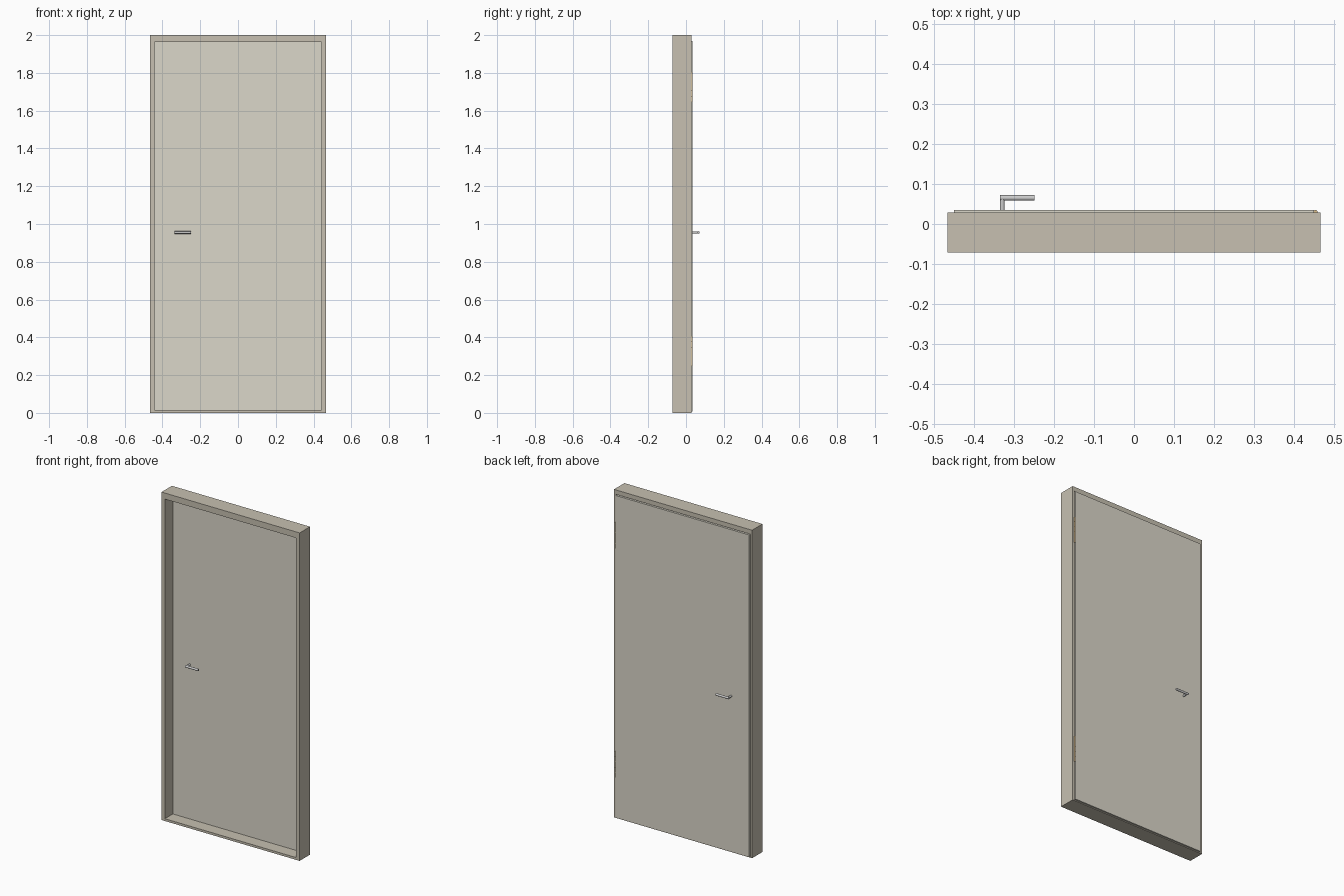
import bpy, bmesh
from math import pi
from mathutils import Matrix, Vector

if "Cube" in bpy.data.objects:
    bpy.data.objects.remove(bpy.data.objects["Cube"])


def colour(name, rgb):
    m = bpy.data.materials.new(name)
    m.diffuse_color = (*rgb, 1)
    m.use_nodes = True
    m.node_tree.nodes["Principled BSDF"].inputs["Base Color"].default_value = m.diffuse_color
    return m


FRAME = colour("frame_paint", (0.57, 0.53, 0.44))
LEAF = colour("leaf_paint", (0.71, 0.68, 0.59))
BRASS = colour("brass", (0.72, 0.52, 0.27))

Y_FRONT, Y_STOP, Y_BACK = -0.0715, 0.005, 0.0285
LEAF_BACK = 0.0345


def make(name, bm, mat=None, smooth=False):
    bmesh.ops.recalc_face_normals(bm, faces=bm.faces[:])
    me = bpy.data.meshes.new(name)
    bm.to_mesh(me)
    bm.free()
    ob = bpy.data.objects.new(name, me)
    bpy.context.collection.objects.link(ob)
    if mat:
        me.materials.append(mat)
    if smooth:
        bpy.ops.object.select_all(action='DESELECT')
        ob.select_set(True)
        bpy.context.view_layer.objects.active = ob
        bpy.ops.object.shade_smooth_by_angle()
    return ob


def add_box(bm, lo, hi):
    lo, hi = Vector(lo), Vector(hi)
    m = Matrix.Translation((lo + hi) / 2) @ Matrix.Diagonal((*(hi - lo), 1))
    bmesh.ops.create_cube(bm, size=1, matrix=m)


def add_rod(bm, a, b, r, sides=20):
    a, b = Vector(a), Vector(b)
    rot = (b - a).to_track_quat('Z', 'Y').to_matrix().to_4x4()
    bmesh.ops.create_cone(bm, cap_ends=True, segments=sides, radius1=r, radius2=r,
                          depth=(b - a).length,
                          matrix=Matrix.Translation((a + b) / 2) @ rot)


# Frame: rebated section carried round four mitred corners
# each row: half width, bottom z, top z, y
section = [(0.466, 0.0, 2.0, Y_FRONT), (0.443, 0.014, 1.963, Y_FRONT),
           (0.443, 0.014, 1.963, Y_STOP), (0.454, 0.005, 1.973, Y_STOP),
           (0.454, 0.005, 1.973, Y_BACK), (0.466, 0.0, 2.0, Y_BACK)]
bm = bmesh.new()
loops = [[bm.verts.new(p) for p in ((-w, y, b), (w, y, b), (w, y, t), (-w, y, t))]
         for w, b, t, y in section]
for i, loop in enumerate(loops):
    nxt = loops[(i + 1) % len(loops)]
    for k in range(4):
        j = (k + 1) % 4
        bm.faces.new((loop[k], loop[j], nxt[j], nxt[k]))
make("door_frame", bm, FRAME)

# Leaf seated in the rebate, slightly proud of the frame at the back
bm = bmesh.new()
add_box(bm, (-0.45, Y_STOP, 0.008), (0.45, LEAF_BACK, 1.969))
make("door_leaf", bm, LEAF)

# Lever handles on both faces
for name, face, s in (("back_handle", LEAF_BACK, 1), ("front_handle", Y_STOP, -1)):
    y = face + s * 0.0305
    bm = bmesh.new()
    add_rod(bm, (-0.329, face - s * 0.004, 0.955), (-0.329, y, 0.955), 0.006)
    add_rod(bm, (-0.335, y, 0.955), (-0.249, y, 0.955), 0.0068)
    make(name, bm, smooth=True)

# Hinges: knuckled barrel plus thin plates in the gap
for name, z in (("upper_hinge", 1.725), ("lower_hinge", 0.328)):
    bm = bmesh.new()
    for k in range(-2, 3):
        c = z + k * 0.032
        add_rod(bm, (0.4535, 0.03, c - 0.015), (0.4535, 0.03, c + 0.015), 0.005, 16)
    add_rod(bm, (0.4535, 0.03, z - 0.079), (0.4535, 0.03, z + 0.079), 0.0035, 16)
    for x in (0.4502, 0.4526):
        add_box(bm, (x, 0.008, z - 0.078), (x + 0.0012, 0.029, z + 0.078))
    make(name, bm, BRASS, smooth=True)
